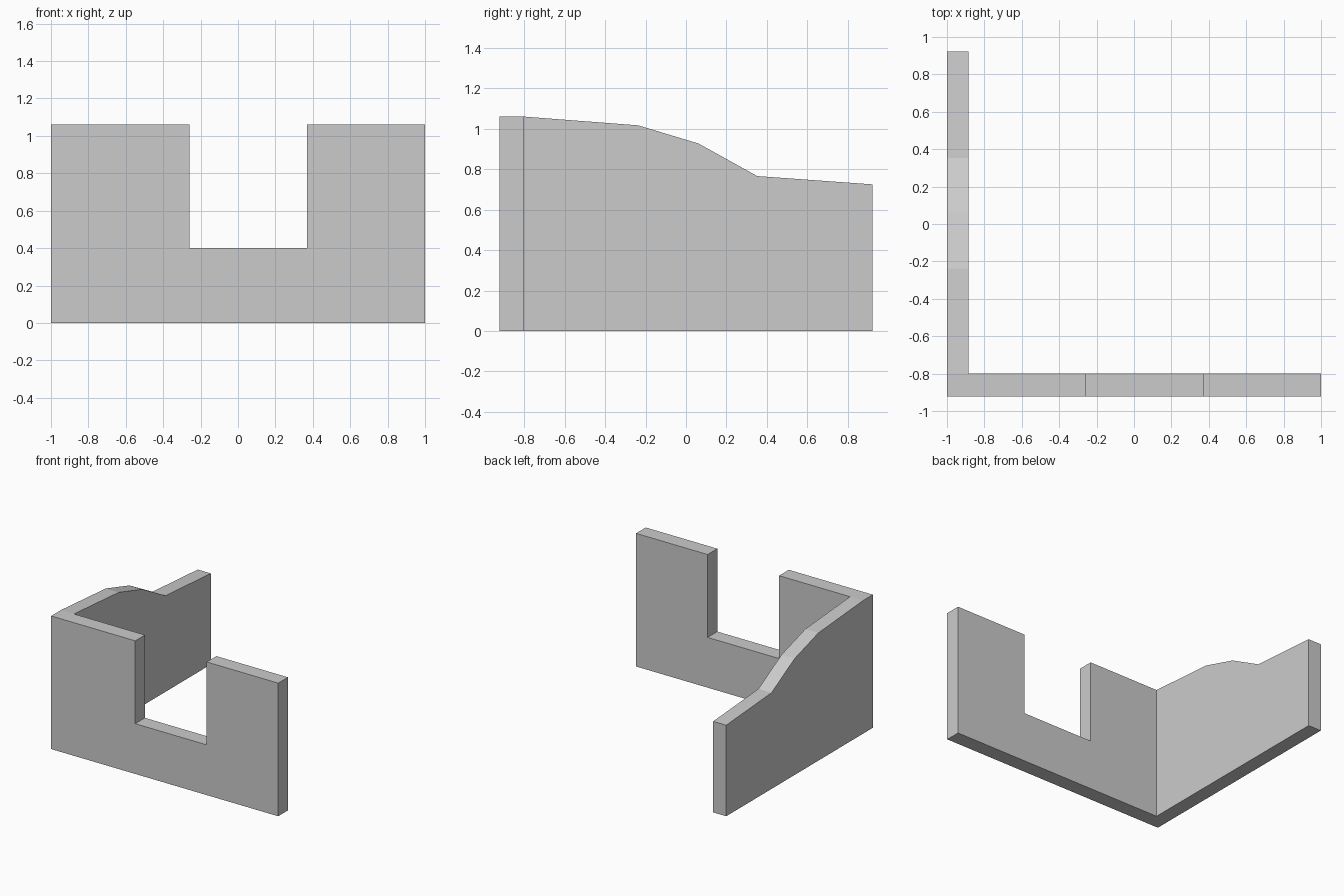
import bpy
import bmesh
from mathutils import Vector

cube = bpy.data.objects.get("Cube")
if cube:
    bpy.data.objects.remove(cube, do_unlink=True)

stone = bpy.data.materials.new("light_grey")
stone.use_nodes = True
GREY = (0.6, 0.6, 0.6, 1.0)
stone.diffuse_color = GREY
stone.node_tree.nodes["Principled BSDF"].inputs["Base Color"].default_value = GREY


def extruded_wall(name, outline, direction):
    """Closed flat-sided wall: an outline polygon pushed along a direction."""
    bm = bmesh.new()
    face = bm.faces.new([bm.verts.new(p) for p in outline])
    result = bmesh.ops.extrude_face_region(bm, geom=[face], use_keep_orig=True)
    moved = [g for g in result["geom"] if isinstance(g, bmesh.types.BMVert)]
    bmesh.ops.translate(bm, verts=moved, vec=Vector(direction))
    bmesh.ops.recalc_face_normals(bm, faces=bm.faces[:])
    mesh = bpy.data.meshes.new(name)
    bm.to_mesh(mesh)
    bm.free()
    mesh.materials.append(stone)
    obj = bpy.data.objects.new(name, mesh)
    bpy.context.collection.objects.link(obj)
    return obj


FRONT, JOINT, BACK = -0.922, -0.8, 0.922
TOP, SILL = 1.06, 0.4

# Front wall with a tall open notch
notch = (-0.26, 0.37)
front_profile = [(-1, 0), (1, 0), (1, TOP), (notch[1], TOP), (notch[1], SILL),
                 (notch[0], SILL), (notch[0], TOP), (-1, TOP)]
extruded_wall("front_wall", [(x, FRONT, z) for x, z in front_profile],
              (0, JOINT - FRONT, 0))

# Side wall with a top edge that steps down towards the back
side_profile = [(JOINT, 0), (BACK, 0), (BACK, 0.725), (0.352, 0.766),
                (0.062, 0.927), (-0.237, 1.017), (JOINT, TOP)]
extruded_wall("side_wall", [(-1, y, z) for y, z in side_profile],
              (0.115, 0, 0))
